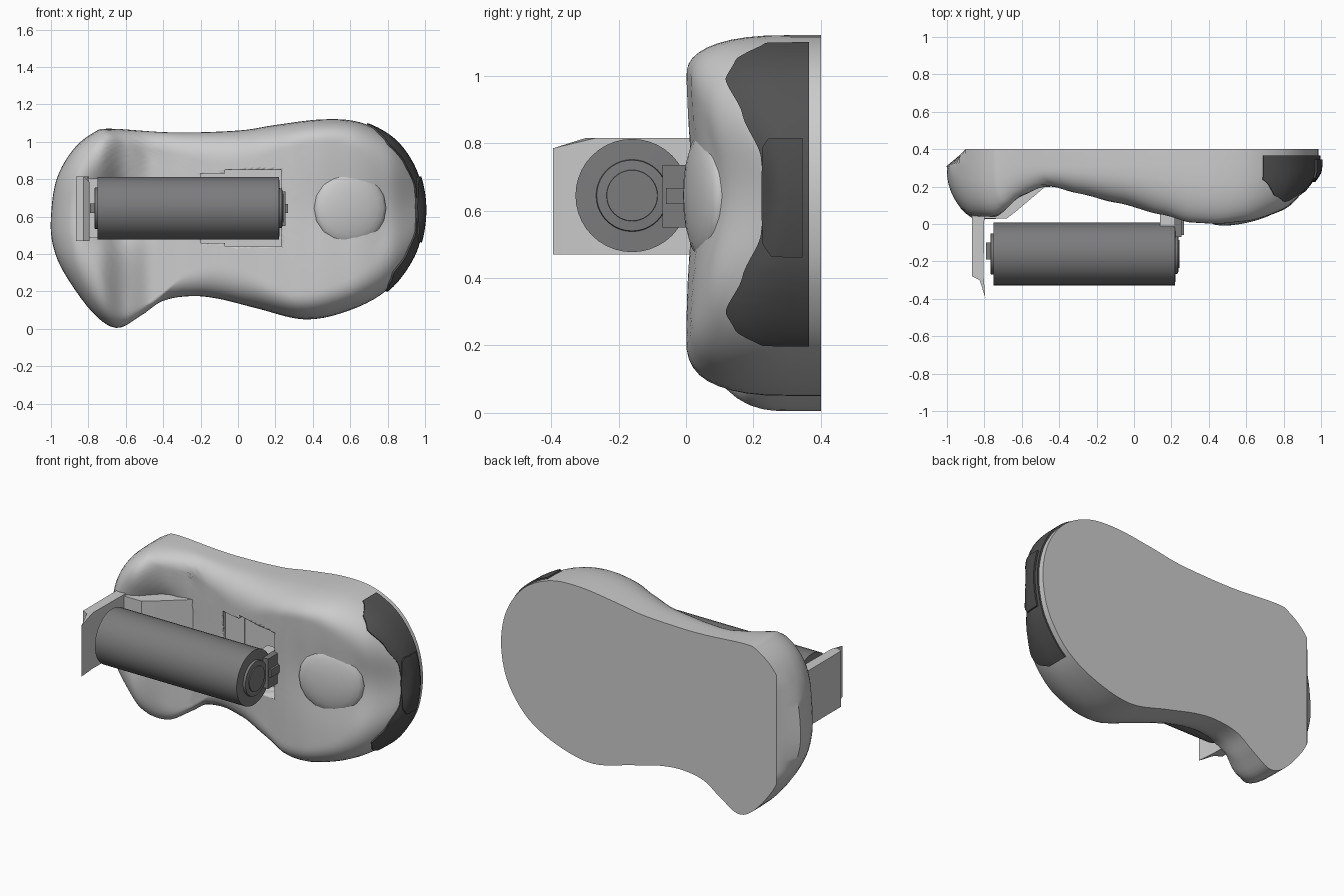
import bpy, bmesh, math
from mathutils import Vector, Matrix

if "Cube" in bpy.data.objects:
    bpy.data.objects.remove(bpy.data.objects["Cube"])

CX, CZ = 0.0, 0.62          # radial centre of the body
MID = 0.645                 # height of the battery axis


def material(name, v):
    m = bpy.data.materials.new(name)
    m.diffuse_color = (v, v, v * 1.03, 1)
    m.use_nodes = True
    m.node_tree.nodes["Principled BSDF"].inputs["Base Color"].default_value = m.diffuse_color
    return m


dark = material("dark_panel", 0.085)
darker = material("dark_button", 0.07)
mid_grey = material("battery_grey", 0.2)


def finish(name, bm, mat=None, angle=35):
    bmesh.ops.recalc_face_normals(bm, faces=bm.faces)
    me = bpy.data.meshes.new(name)
    bm.to_mesh(me)
    bm.free()
    ob = bpy.data.objects.new(name, me)
    bpy.context.collection.objects.link(ob)
    if mat:
        me.materials.append(mat)
    bpy.ops.object.select_all(action='DESELECT')
    ob.select_set(True)
    bpy.context.view_layer.objects.active = ob
    bpy.ops.object.shade_smooth_by_angle(angle=math.radians(angle))
    return ob


def lerp_table(t, x):
    if x <= t[0][0]:
        return t[0][1]
    for (a, va), (b, vb) in zip(t, t[1:]):
        if x <= b:
            k = (x - a) / (b - a)
            k = k * k * (3 - 2 * k) * 0.5 + k * 0.5
            return va + (vb - va) * k
    return t[-1][1]


def gauss(v, w):
    return math.exp(-(v / w) ** 2)


# Outline of the body seen from the front (x, z)
KEYS = [(-1, .6), (-.97, .8), (-.88, .96), (-.77, 1.05), (-.68, 1.07), (-.35, 1.05), (0, 1.06),
        (.2, 1.09), (.45, 1.12), (.65, 1.105), (.82, 1.02), (.93, .88), (.98, .72), (.98, .55),
        (.93, .38), (.8, .21), (.6, .1), (.36, .05), (.1, .11), (-.1, .16), (-.25, .175),
        (-.4, .15), (-.52, .07), (-.65, .005), (-.78, .09), (-.93, .3), (-.99, .45)]


def smooth_outline(keys, sub):
    out, n = [], len(keys)
    for i in range(n):
        p = [Vector(keys[(i + k) % n]) for k in (-1, 0, 1, 2)]
        for j in range(sub):
            t = j / sub
            out.append(0.5 * (2 * p[1] + (p[2] - p[0]) * t
                              + (2 * p[0] - 5 * p[1] + 4 * p[2] - p[3]) * t * t
                              + (3 * p[1] - p[0] - 3 * p[2] + p[3]) * t ** 3))
    return out


OUT = smooth_outline(KEYS, 5)
RIDGE = [(-1, .09), (-.86, .02), (-.74, .025), (-.6, .15), (-.47, .21), (-.3, .165), (-.1, .115),
         (.15, .05), (.3, .008), (.45, 0), (.6, .012), (.8, .055), (.95, .12)]


# Depth of the front surface: lengthwise wave plus centre hollows
def front(x, z):
    y = lerp_table(RIDGE, x)
    y += 0.14 * gauss(x + .68, .13) * gauss(z - .65, .17)
    y += 0.03 * gauss(x - .65, .3) * gauss(z - MID, .22)
    y += 0.09 * max(0, (x - .7) / .28) * gauss(z - MID, .22)
    return y


ROUND = 0.18


def skin(o, d):
    """Point on the body, d inward from outline point o."""
    v = Vector((CX, CZ)) - o
    p = o + v.normalized() * min(d, v.length)
    u = min(d / ROUND, 1)
    edge = 1 - (1 - (1 - u) ** 2.5) ** 0.4
    f = front(p.x, p.y)
    return Vector((p.x, f + (0.31 - f) * edge, p.y))


# Main body: rings from the flat back, round the edge, to the front centre
bm = bmesh.new()
n = len(OUT)
rings = [[Vector((max(o.x, -.9), .4, o.y)) for o in OUT],
         [Vector((max(o.x, -.93), .37, o.y)) for o in OUT]]
for k in range(11):
    d = ROUND * (1 - math.cos(math.pi / 2 * k / 10))
    rings.append([skin(o, d) for o in OUT])
for k in range(1, 20):
    rings.append([skin(o, ROUND + ((o - Vector((CX, CZ))).length - ROUND) * k / 20) for o in OUT])
rows = [[bm.verts.new(p) for p in r] for r in rings]
for a, b in zip(rows, rows[1:]):
    for i in range(n):
        bm.faces.new((a[i], a[(i + 1) % n], b[(i + 1) % n], b[i]))
bm.faces.new(rows[0])
tip = bm.verts.new((CX, front(CX, CZ), CZ))
for i in range(n):
    bm.faces.new((rows[-1][i], rows[-1][(i + 1) % n], tip))
body = finish("body", bm, angle=40)


def box(name, x0, x1, y0, y1, z0, z1, mat=None):
    bm = bmesh.new()
    bmesh.ops.create_cube(bm, size=1)
    for v in bm.verts:
        v.co = ((x0 + x1) / 2 + v.co.x * (x1 - x0), (y0 + y1) / 2 + v.co.y * (y1 - y0),
                (z0 + z1) / 2 + v.co.z * (z1 - z0))
    return finish(name, bm, mat)


# Stepped battery pocket
for dims in ((-.07, .23, -.2, .17, .44, .85), (-.2, -.05, -.2, .165, .46, .83)):
    cutter = box("pocket_cutter", *dims)
    cutter.hide_render = True
    mod = body.modifiers.new("pocket", 'BOOLEAN')
    mod.operation, mod.solver, mod.object = 'DIFFERENCE', 'EXACT', cutter
    bpy.context.view_layer.objects.active = body
    bpy.ops.object.modifier_apply(modifier=mod.name)
    bpy.data.objects.remove(cutter)


# Patches that wrap the right end of the body
def side_patch(name, z0, z1, y_back, edge, lift, mat):
    bm, cols = bmesh.new(), []
    pts = [o for o in smooth_outline(KEYS, 16) if o.x > .63 and z0 <= o.y <= z1]
    for o in pts:
        col, d = [], 0.0
        yf = lerp_table(edge, abs(o.y - MID))
        out = (o - Vector((CX, CZ))).normalized() * lift
        for j in range(9):
            y = y_back + (yf - y_back) * j / 8
            while skin(o, d).y > y and d < .3:
                d += 0.001
            p = skin(o, d)
            col.append(bm.verts.new((p.x + out.x, y - lift * .3 * j / 8, p.z + out.y)))
        cols.append(col)
    for a, b in zip(cols, cols[1:]):
        for j in range(8):
            bm.faces.new((a[j], b[j], b[j + 1], a[j + 1]))
    bmesh.ops.recalc_face_normals(bm, faces=bm.faces)
    if sum(f.normal.x for f in bm.faces) < 0:
        bmesh.ops.reverse_faces(bm, faces=bm.faces)
    bmesh.ops.solidify(bm, geom=bm.faces[:], thickness=0.03)
    return finish(name, bm, mat)


side_patch("side_panel", .2, 1.098, .365,
           [(0, .24), (.12, .225), (.25, .17), (.36, .12), (.41, .15), (.45, .24)], .01, dark)
side_patch("side_button", .455, .82, .345, [(0, .23), (.14, .232), (.19, .265)], .021, darker)


# Turned parts: profile of (distance along axis, radius)
def lathe(name, prof, sides, matrix, mat=None, angle=35):
    bm = bmesh.new()
    rows = [[bm.verts.new(matrix @ Vector((h, r * math.cos(2 * math.pi * i / sides),
                                           r * math.sin(2 * math.pi * i / sides))))
             for i in range(sides)] for h, r in prof]
    for a, b in zip(rows, rows[1:]):
        for i in range(sides):
            bm.faces.new((a[i], a[(i + 1) % sides], b[(i + 1) % sides], b[i]))
    bm.faces.new(rows[0])
    bm.faces.new(rows[-1])
    return finish(name, bm, mat, angle)


# Battery cylinder with stepped ends
lathe("battery", [(-.768, .105), (-.765, .11), (-.752, .11), (-.75, .168), (.22, .168), (.222, .107),
                  (.236, .105), (.238, .076), (.243, .075)], 40,
      Matrix.Translation((0, -.16, MID)), mid_grey)

# Domed thumb button, tilted toward the right end
dome_axis = Matrix.Rotation(math.radians(-77), 4, 'Z')
lathe("thumb_button", [(-.06, .197), (0, .197)] +
      [(.05 * math.sin(a), .197 * math.cos(a)) for a in (.2, .45, .75, 1.05, 1.3, 1.5)], 18,
      Matrix.Translation((.6, .057, MID)) @ dome_axis)


# Extruded parts: plan profile (x, y) raised between two heights
def prism(name, prof, z0, z1, mat=None):
    bm = bmesh.new()
    f = bm.faces.new([bm.verts.new((x, y, z0)) for x, y in prof])
    ext = bmesh.ops.extrude_face_region(bm, geom=[f])
    for v in ext['geom']:
        if isinstance(v, bmesh.types.BMVert):
            v.co.z = z1
            if v.co.y < -.35:
                v.co.z -= .03
    return finish(name, bm, mat, 20)


# Hinged end plate and the bracket holding it
prism("end_plate", [(-.865, .06), (-.865, -.28), (-.825, -.3), (-.795, -.395), (-.805, -.27),
                    (-.8, .06)], .47, .815)
prism("plate_bracket", [(-.86, .03), (-.68, .03), (-.64, .06), (-.45, .22), (-.5, .28), (-.84, .28)],
      .485, .805)

# Contacts at both battery ends
box("left_contact", -.79, -.74, -.19, -.1, .62, .67, mid_grey)
box("right_contact_base", .14, .235, -.01, .09, .56, .73)
box("right_contact_tab", .215, .255, -.07, .08, .55, .735, mid_grey)
box("right_contact_nub", .24, .268, -.06, .03, .62, .668, mid_grey)
